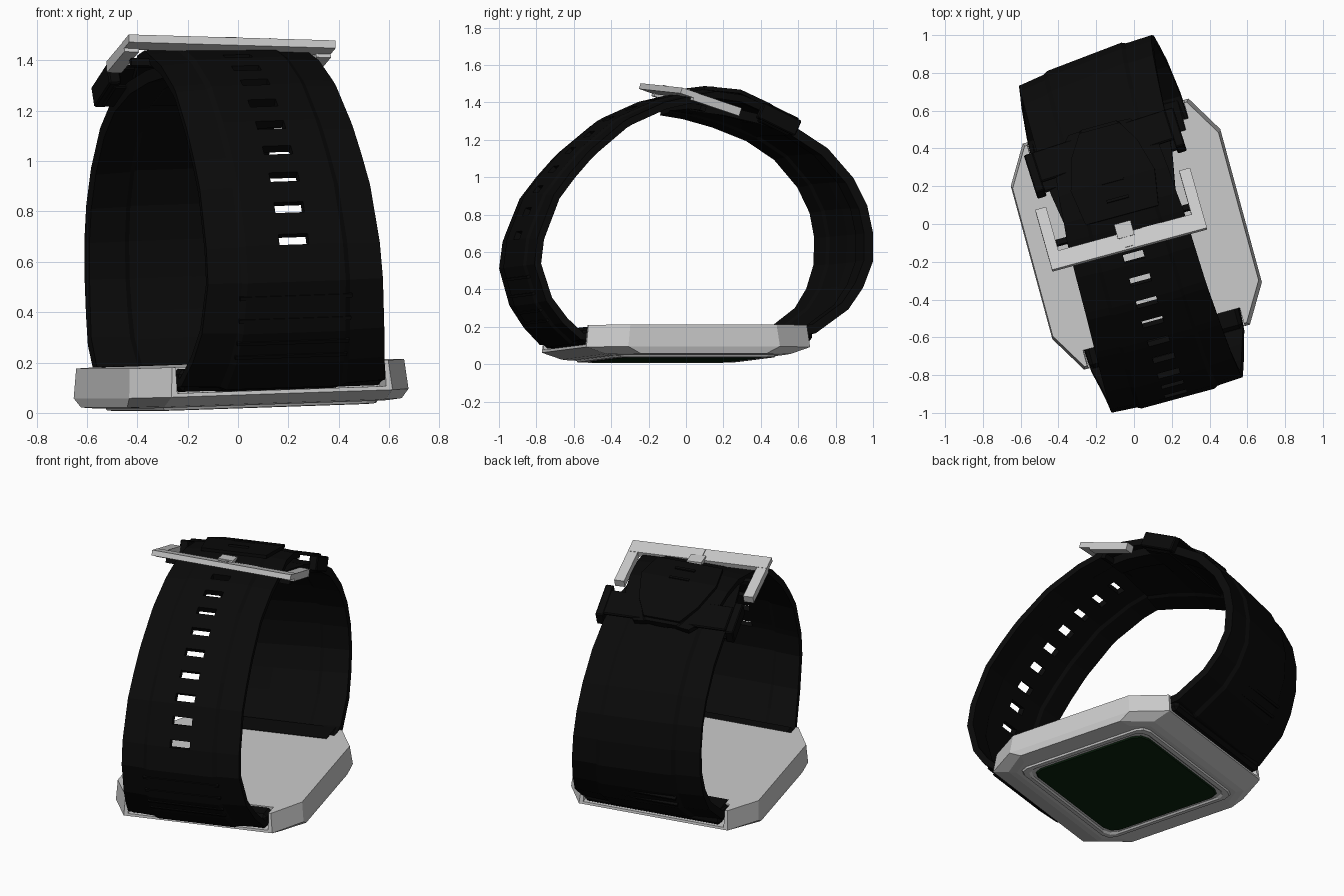
import bpy, bmesh
from math import radians, hypot, atan2
from mathutils import Matrix, Vector

if "Cube" in bpy.data.objects:
    bpy.data.objects.remove(bpy.data.objects["Cube"])

# The whole watch is turned and slightly rolled
M = (Matrix.Translation((0, 0, 0.012)) @ Matrix.Rotation(radians(15.2), 4, 'Z')
     @ Matrix.Rotation(radians(-1.9), 4, 'Y'))


def material(name, rgb):
    m = bpy.data.materials.new(name)
    m.diffuse_color = (*rgb, 1)
    m.use_nodes = True
    m.node_tree.nodes["Principled BSDF"].inputs["Base Color"].default_value = m.diffuse_color
    return m


BLACK = material("black_rubber", (0.003, 0.003, 0.003))
GREEN = material("dark_screen", (0.003, 0.016, 0.004))


def make(name, bm, mat=None):
    bm.transform(M)
    me = bpy.data.meshes.new(name)
    bm.to_mesh(me)
    bm.free()
    ob = bpy.data.objects.new(name, me)
    bpy.context.collection.objects.link(ob)
    if mat:
        me.materials.append(mat)
    return ob


def boxes(name, items, mat=None, frame=Matrix(), bevel=0.0):
    """items: (centre, size, tilt about x in radians)"""
    bm = bmesh.new()
    for c, s, tilt in items:
        bmesh.ops.create_cube(bm, size=1, matrix=frame @ Matrix.Translation(c)
                              @ Matrix.Rotation(tilt, 4, 'X') @ Matrix.Diagonal((*s, 1)))
    if bevel:
        bmesh.ops.bevel(bm, geom=bm.edges[:], offset=bevel, segments=1, affect='EDGES')
    return make(name, bm, mat)


def loft(name, rings, mat=None, cy=-0.055):
    """Chamfered rectangles (half x, half y, chamfer x, chamfer y, z) joined in order."""
    bm = bmesh.new()
    loops = []
    for hx, hy, cx, cyy, z in rings:
        q = [(hx, hy - cyy), (hx - cx * .3, hy - cyy * .3), (hx - cx, hy)] if cx == cyy \
            else [(hx, hy - cyy), (hx - cx, hy)]
        pts = (q + [(-x, y) for x, y in reversed(q)] + [(-x, -y) for x, y in q]
               + [(x, -y) for x, y in reversed(q)])
        loops.append([bm.verts.new((x, y + cy, z)) for x, y in pts])
    for a, b in zip(loops, loops[1:]):
        for i in range(len(a)):
            j = (i + 1) % len(a)
            bm.faces.new((a[i], a[j], b[j], b[i]))
    bm.faces.new(loops[0])
    bm.faces.new(loops[-1])
    bmesh.ops.recalc_face_normals(bm, faces=bm.faces[:])
    return make(name, bm, mat)


RIDGE = [(-1, -.012), (-.62, -.004), (-.56, .008), (-.17, .008),
         (.17, .008), (.56, .008), (.62, -.004), (1, -.012)]
FLAT = [(-1, 0), (1, 0)]


def strip(name, path, thick, cols=RIDGE, holes=(), shear=0.0, lift=0.0):
    """Band along path points (y, z, half width); holes are (start, end) arc lengths."""
    arc = [0]
    for a, b in zip(path, path[1:]):
        arc.append(arc[-1] + hypot(b[0] - a[0], b[1] - a[1]))
    n = len(path)
    nrm = []
    for i in range(n):
        a, b = path[max(i - 1, 0)], path[min(i + 1, n - 1)]
        nrm.append(Vector((-(b[1] - a[1]), b[0] - a[0])).normalized())
    edges = [e for h in holes for e in h]
    stations = sorted(edges + [s for s in arc if all(abs(s - e) > .012 for e in edges)
                               and not any(h[0] < s < h[1] for h in holes)])
    bm = bmesh.new()
    rows = []
    for s in stations:
        i = max(k for k in range(n - 1) if arc[k] <= s + 1e-9)
        t = (s - arc[i]) / (arc[i + 1] - arc[i])
        y, z, w = (path[i][k] * (1 - t) + path[i + 1][k] * t for k in range(3))
        d = nrm[i].lerp(nrm[i + 1], t)
        sh = shear * min(1, z / .5)
        rows.append([bm.verts.new((u * w, y + d[0] * (h + lift) + sh * u * w,
                                   z + d[1] * (h + lift))) for u, h in cols])
    for s, a, b in zip(stations, rows, rows[1:]):
        for c in range(len(cols) - 1):
            if c == 3 and any(abs(s - h[0]) < 1e-6 for h in holes):
                continue
            bm.faces.new((a[c], a[c + 1], b[c + 1], b[c]))
    ob = make(name, bm, BLACK)
    sol = ob.modifiers.new("thickness", 'SOLIDIFY')
    sol.thickness, sol.offset = thick, -1
    return ob


# Case with sloped ends, notched where the straps enter
body = loft("case_body", [(.50, .47, .07, .10, .022), (.565, .51, .11, .16, .028),
                          (.575, .62, .12, .20, .065), (.565, .605, .12, .20, .183)])
notch = boxes("strap_notch_cutter", [((0, -.055 + s * .64, .24), (.86, .24, .32), 0) for s in (-1, 1)])
notch.hide_render = True
notch.hide_viewport = True
cut = body.modifiers.new("notches", 'BOOLEAN')
cut.object, cut.operation, cut.solver = notch, 'DIFFERENCE', 'EXACT'

# Stepped bezel and screen on the underside
loft("bezel", [(.46, .45, .06, .06, .03), (.45, .44, .06, .06, .012), (.425, .415, .06, .06, .010),
               (.415, .405, .06, .06, .018)])
loft("screen", [(.405, .395, .07, .07, .022), (.395, .385, .07, .07, .011)], GREEN)

# Front strap: slotted, rises from the case, passes the buckle, ends in a tapered tip
front = [(-.54, .085, .43), (-.70, .095, .42), (-.80, .19, .395), (-.885, .31, .375), (-.945, .51, .36),
         (-.925, .66, .357), (-.83, .89, .35), (-.735, 1.01, .345), (-.625, 1.13, .34),
         (-.42, 1.295, .33), (-.20, 1.39, .325), (0, 1.435, .32), (.10, 1.45, .31),
         (.25, 1.43, .30), (.42, 1.36, .28), (.55, 1.295, .17)]
slots = [(.80 + i * .136, .845 + i * .136) for i in range(9)]
strip("front_strap", front, .038, holes=slots)
strip("strap_tip_panel", [(.06, 1.45, .20), (.25, 1.43, .23), (.42, 1.36, .18), (.53, 1.305, .11)],
      .02, FLAT, lift=.02)

# Back strap: from buckle pin down to the case
back = [(-.02, 1.39, .28), (.12, 1.37, .31), (.30, 1.325, .34), (.50, 1.25, .355), (.67, 1.14, .36),
        (.81, .98, .365), (.885, .83, .37), (.915, .68, .375), (.91, .52, .38), (.86, .38, .39),
        (.78, .26, .405), (.60, .13, .425), (.45, .11, .43)]
strip("back_strap", back, .05, shear=.1)

# Thick strap roots between the lugs
boxes("strap_roots", [((0, -.58, .13), (.84, .2, .09), 0), ((0, .49, .14), (.84, .2, .09), 0)],
      BLACK, bevel=.02)

# Low cross ribs near the case and two on the tip
ribs = []
for path, k in ((front, 2), (front, 3), (back, 9)):
    a, b = path[k], path[k + 1]
    for t in (.25, .7):
        ribs.append(((0, a[0] + (b[0] - a[0]) * t, a[1] + (b[1] - a[1]) * t),
                     (.46, .015, .026), atan2(b[1] - a[1], b[0] - a[0])))
ribs += [((0, y, z), (.12, .015, .02), radians(-15)) for y, z in ((.15, 1.461), (.25, 1.446))]
boxes("strap_ribs", ribs, BLACK)

# Keeper loop around both straps, hidden below the tip
K = Matrix.Translation((-.005, .40, 1.29)) @ Matrix.Rotation(radians(-25), 4, 'X') @ Matrix.Rotation(radians(3), 4, 'Z')
boxes("keeper_loop", [((0, .02, .052), (.74, .18, .02), 0), ((0, 0, -.04), (.78, .18, .02), 0),
                      ((-.39, 0, .005), (.05, .23, .09), 0), ((.39, 0, .005), (.05, .23, .09), 0)],
      BLACK, K, bevel=.006)

# Buckle: sloped U frame, hinge pin and prong
B = (Matrix.Translation((-.01, -.08, 1.45)) @ Matrix.Rotation(radians(3.5), 4, 'Y')
     @ Matrix.Rotation(radians(-18), 4, 'X'))
boxes("buckle_frame", [((0, 0, 0), (.85, .095, .032), 0)]
      + [((s * .395, .165, -.008), (.06, .27, .045), 0) for s in (-1, 1)], frame=B)
boxes("buckle_pin", [((0, .11, -.05), (.76, .03, .03), 0)], BLACK, B)
boxes("buckle_prong", [((0, .06, .022), (.09, .08, .025), radians(12)),
                       ((0, .0, .014), (.045, .07, .015), 0)], frame=B)
